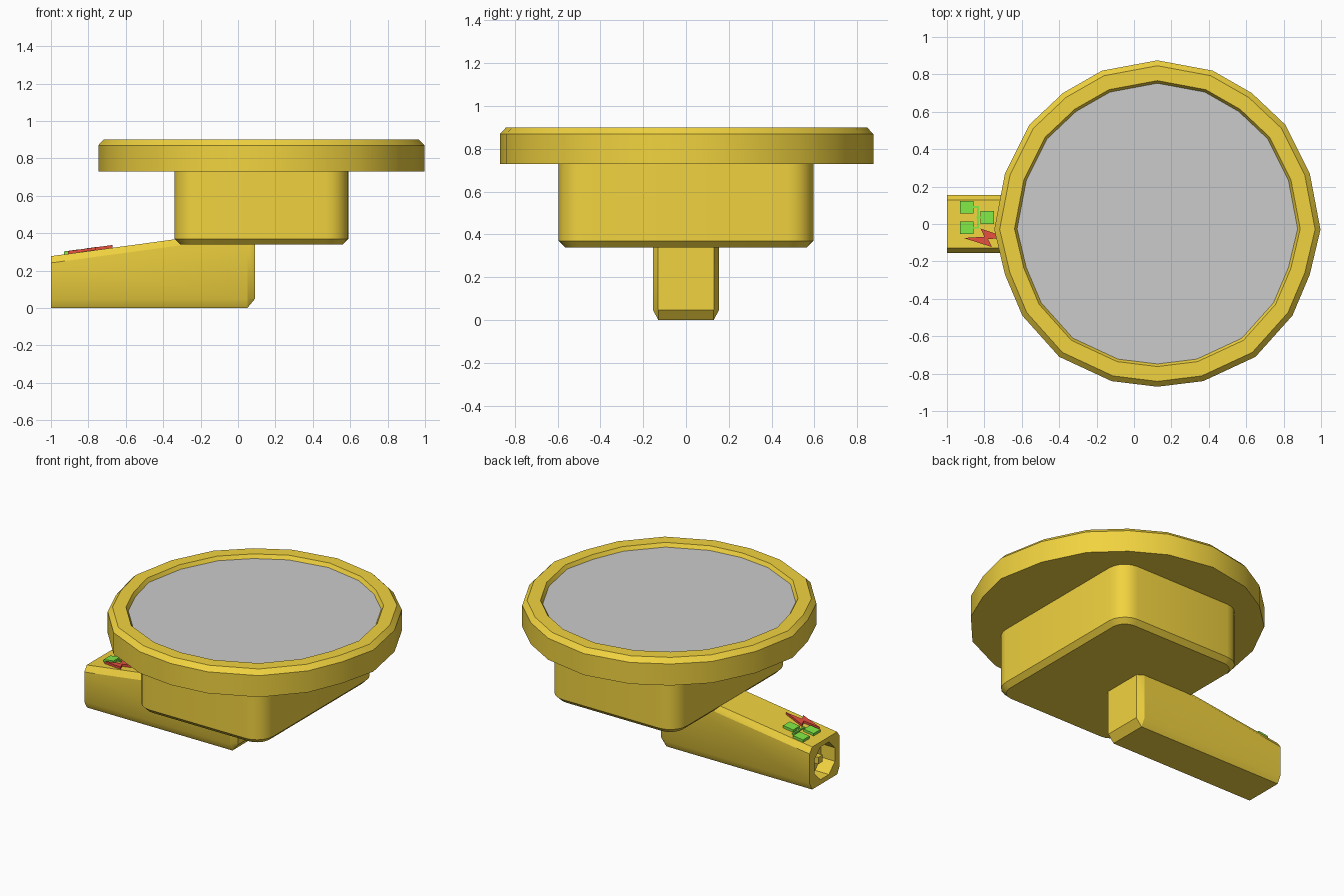
import bpy, bmesh
from math import sin, cos, radians
from mathutils import Vector

if "Cube" in bpy.data.objects:
    bpy.data.objects.remove(bpy.data.objects["Cube"])


def material(name, rgb):
    m = bpy.data.materials.new(name)
    m.diffuse_color = (*rgb, 1)
    m.use_nodes = True
    m.node_tree.nodes["Principled BSDF"].inputs["Base Color"].default_value = m.diffuse_color
    return m


AMBER = material("amber", (0.88, 0.65, 0.05))
GREEN = material("green", (0.22, 0.82, 0.06))
RED = material("red", (0.8, 0.08, 0.05))


def loft(name, rings, mat=None, cap_start=True, cap_end=True):
    """Skin a list of rings that share a point count."""
    bm = bmesh.new()
    loops = [[bm.verts.new(p) for p in ring] for ring in rings]
    n = len(loops[0])
    for a, b in zip(loops, loops[1:]):
        for i in range(n):
            j = (i + 1) % n
            bm.faces.new((a[i], a[j], b[j], b[i]))
    if cap_start:
        bm.faces.new(loops[0][::-1])
    if cap_end:
        bm.faces.new(loops[-1])
    if len(rings) > 1:
        bmesh.ops.recalc_face_normals(bm, faces=bm.faces[:])
    me = bpy.data.meshes.new(name)
    bm.to_mesh(me)
    bm.free()
    ob = bpy.data.objects.new(name, me)
    bpy.context.collection.objects.link(ob)
    if mat:
        me.materials.append(mat)
    bpy.ops.object.select_all(action='DESELECT')
    ob.select_set(True)
    bpy.context.view_layer.objects.active = ob
    bpy.ops.object.shade_smooth_by_angle(angle=radians(30))
    return ob


CX = 0.125

# Round pad: slightly uneven 20-sided outline, mirrored across its centre
half = [(0, .875), (.295, .82), (.505, .70), (.685, .53), (.815, .27), (.872, -.03),
        (.815, -.27), (.722, -.49), (.525, -.71), (.245, -.84), (0, -.87)]
outline = (half + [(-x, y) for x, y in half[-2:0:-1]])[::-1]


def disc(s, z):
    return [(CX + x * s, y * s, z) for x, y in outline]


loft("pad_rim", [disc(1, .73), disc(1, .87), disc(.967, .90), disc(.876, .90),
                 disc(.86, .876)], AMBER, cap_end=False)
loft("pad_surface", [disc(.86, .876)], cap_start=False)


# Rounded block under the pad, chamfered at the bottom
def block(inset, z, hx=.465, hy=.595, r=.12, seg=5):
    pts = []
    for k, (sx, sy) in enumerate([(1, 1), (-1, 1), (-1, -1), (1, -1)]):
        for i in range(seg + 1):
            a = radians(90 * (k + i / seg))
            pts.append((CX + sx * (hx - r) + (r - inset) * cos(a),
                        sy * (hy - r) + (r - inset) * sin(a), z))
    return pts


loft("lower_block", [block(.03, .34), block(0, .37), block(0, .74)], AMBER)


# Sloping arm with a recessed octagonal socket in its outer end
def top_z(x):
    return .277 + .136 * (x + 1)


def arm(x, w=.155, c=.026, low=0, cz=.048):
    t = top_z(x)
    yz = [(w, low + cz), (w, t - .036), (w - c, t), (c - w, t),
          (-w, t - .036), (-w, low + cz), (c - w, low), (w - c, low)]
    return [(x, y, z) for y, z in yz]


def hole(x, r=.115):
    return [(x, r * cos(radians(45 * i - 22.5)), .138 + r * sin(radians(45 * i - 22.5)))
            for i in range(8)]


loft("arm", [hole(-.90), hole(-1), arm(-1), arm(.05),
             arm(.09, w=.13, c=.002, low=.048, cz=.002)], AMBER)


def box(name, x0, x1, y0, y1, z0, z1, mat):
    return loft(name, [[(x0, y0, z), (x1, y0, z), (x1, y1, z), (x0, y1, z)]
                       for z in (z0, z1)], mat)


box("socket_pin", -.97, -.895, -.022, .022, .116, .16, AMBER)


# Raised markers that follow the slope of the arm
def plate(name, pts, h, mat):
    return loft(name, [[(x, y, top_z(x) + d) for x, y in pts] for d in (-.01, h)], mat)


def rect(x, y, hx, hy):
    return [(x - hx, y - hy), (x + hx, y - hy), (x + hx, y + hy), (x - hx, y + hy)]


for i, (x, y) in enumerate([(-.895, .09), (-.895, -.02), (-.785, .035)]):
    plate(f"green_marker_{i + 1}", rect(x, y, .036, .034), .016, GREEN)
plate("green_link_bar", rect(-.835, .035, .005, .06), .008, GREEN)
for i, (x, y) in enumerate([(-.85, .09), (-.85, -.02), (-.825, .035)]):
    plate(f"green_link_{i + 1}", rect(x, y, .018, .005), .008, GREEN)

plate("red_marker", [(-.91, -.075), (-.76, -.123), (-.78, -.08), (-.67, -.075),
                     (-.82, -.025), (-.80, -.068)], .015, RED)
